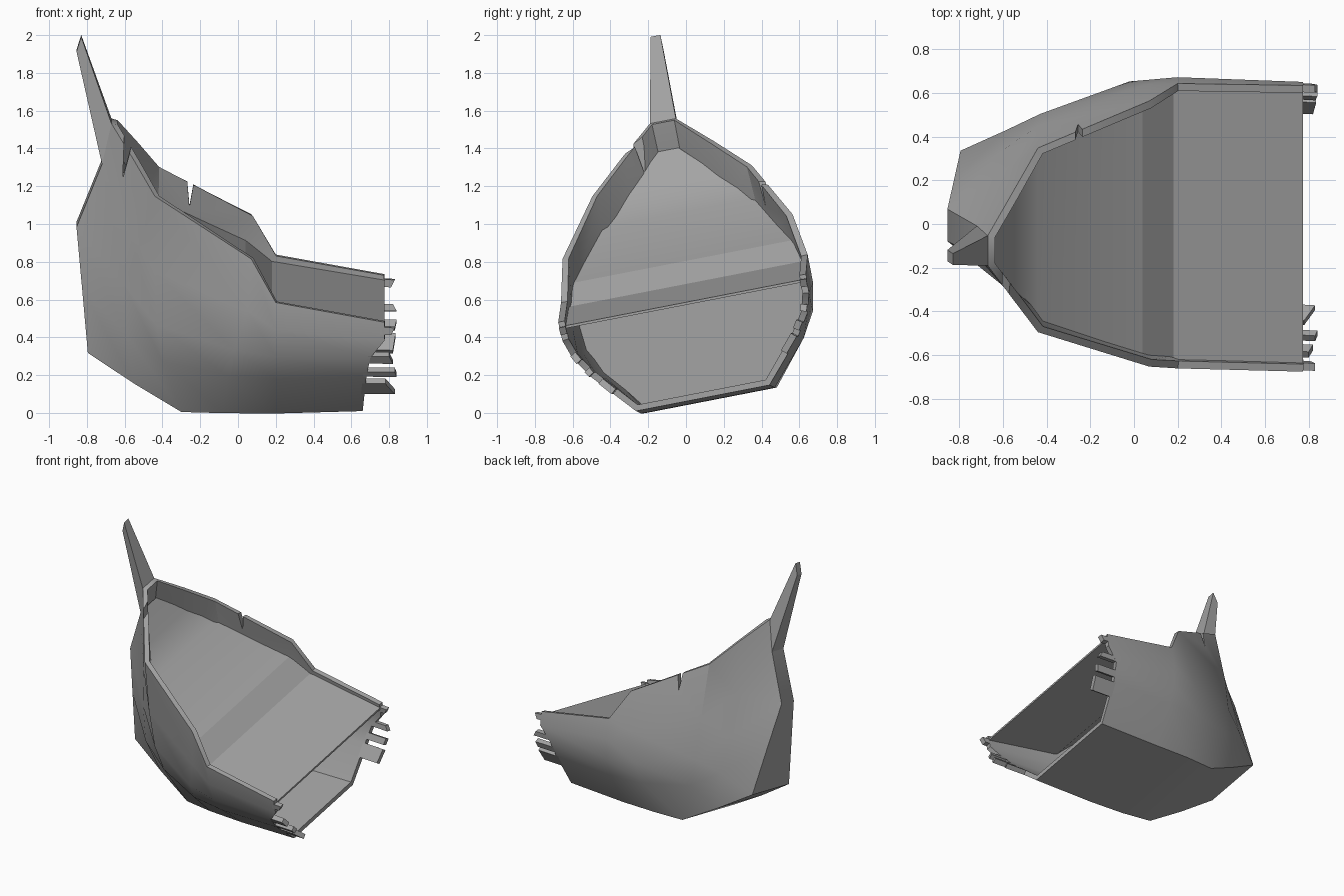
import bpy, bmesh, math
from mathutils import Vector

if "Cube" in bpy.data.objects:
    bpy.data.objects.remove(bpy.data.objects["Cube"])

ROLL = math.radians(11)
C, S = math.cos(ROLL), math.sin(ROLL)
WALL = 0.035

# Dark grey hull timber
grey = bpy.data.materials.new("dark_grey")
grey.diffuse_color = (.37, .37, .37, 1)
grey.use_nodes = True
grey.node_tree.nodes["Principled BSDF"].inputs["Base Color"].default_value = grey.diffuse_color


def place(x, v, w):
    """Ship coordinates (along, sideways, up) to the heeled, slightly yawed pose."""
    v += 0.138 - 0.055 * x
    return Vector((x, C * v - S * w, S * v + C * w))


def make(name, points, faces, smooth=()):
    bm = bmesh.new()
    vs = [bm.verts.new(place(*p)) for p in points]
    for i, f in enumerate(faces):
        bm.faces.new([vs[k] for k in f]).smooth = i in smooth
    bmesh.ops.recalc_face_normals(bm, faces=bm.faces)
    me = bpy.data.meshes.new(name)
    bm.to_mesh(me)
    bm.free()
    me.materials.append(grey)
    ob = bpy.data.objects.new(name, me)
    bpy.context.collection.objects.link(ob)
    return ob


def prism(name, a, b):
    """Closed solid between two matching outlines."""
    n = len(a)
    sides = [(i, (i + 1) % n, n + (i + 1) % n, n + i) for i in range(n)]
    return make(name, a + b, sides + [tuple(range(n)), tuple(range(n, 2 * n))])


# Half sections from stern break to bow, each rim to bottom: (x, half width, height)
sections = [
    [(.775, .668, .60), (.775, .665, .50), (.70, .635, .40), (.68, .56, .285), (.66, .36, .06)],
    [(.20, .665, .70), (.20, .665, .55), (.20, .635, .40), (.20, .56, .27), (.20, .36, .042)],
    [(.07, .62, .925), (.05, .64, .65), (-.02, .61, .43), (-.06, .54, .28), (-.08, .355, .04)],
    [(-.44, .43, 1.22), (-.44, .455, .82), (-.43, .455, .53), (-.40, .425, .33), (-.30, .335, .04)],
    [(-.555, .25, 1.385), (-.585, .28, 1.02), (-.61, .31, .73), (-.59, .355, .46), (-.55, .282, .18)],
    [(-.67, .07, 1.54), (-.72, .07, 1.32), (-.855, .075, .98), (-.825, .15, .66), (-.795, .225, .332)],
]

# Hull shell: both sides, bottom and blunt stem in one open loft
rows = [s + [(x, -v, w) for x, v, w in reversed(s)] for s in sections]
n = len(rows[0])
faces = [(i * n + j, i * n + j + 1, (i + 1) * n + j + 1, (i + 1) * n + j)
         for i in range(len(rows) - 1) for j in range(n - 1)]
b = (len(rows) - 1) * n
faces += [(b + j, b + j + 1, b + n - 2 - j, b + n - 1 - j) for j in range(n // 2 - 1)]
hull = make("hull", [p for r in rows for p in r], faces)
solid = hull.modifiers.new("wall", "SOLIDIFY")
solid.thickness = WALL
solid.offset = -1

# Notches broken into the rim on each side
for name, tri, v0, v1 in (
        ("notch_cutter_left", [(-.275, 1.2), (-.22, 1.2), (-.257, .99)], .35, .75),
        ("notch_cutter_right", [(-.60, 1.56), (-.535, 1.56), (-.61, 1.27)], -.12, -.5)):
    cut = prism(name, [(x, v0, w) for x, w in tri], [(x, v1, w) for x, w in tri])
    cut.hide_render = True
    cut.hide_set(True)
    mod = hull.modifiers.new(name, "BOOLEAN")
    mod.operation = "DIFFERENCE"
    mod.object = cut

# Bake the hull, then smooth its planking while keeping the rim crisp
bpy.context.view_layer.objects.active = hull
hull.select_set(True)
for mod_name in [m.name for m in hull.modifiers]:
    bpy.ops.object.modifier_apply(modifier=mod_name)
bpy.ops.object.shade_smooth_by_angle(angle=math.radians(32))
hull.select_set(False)

# Deck with a step, smooth where it sweeps up to the bow
deck_line = [(.775, .645, .575), (.18, .642, .67), (.04, .605, .79),
             (-.44, .42, 1.045), (-.555, .24, 1.21), (-.665, .055, 1.385)]
pts = [(x, s * v, w) for x, v, w in deck_line for s in (1, -1)]
top = [(2 * i, 2 * i + 1, 2 * i + 3, 2 * i + 2) for i in range(len(deck_line) - 1)]
m = len(pts)
rim = [2 * i for i in range(m // 2)] + [2 * i + 1 for i in reversed(range(m // 2))]
skirt = [(rim[i], rim[(i + 1) % m], rim[(i + 1) % m] + m, rim[i] + m) for i in range(m)]
deck = make("deck", pts + [(x, v, w - .014) for x, v, w in pts],
            top + [tuple(i + m for i in f) for f in top] + skirt, smooth=(2, 3, 4))
# keep the deck's outline sharp so only the sweep itself is smoothed
for e in deck.data.edges:
    e.use_edge_sharp = not (4 < min(e.vertices) < m and max(e.vertices) - min(e.vertices) == 1)

# Bulkhead inside the hold
half = [(.605, .73), (.62, .58), (.59, .42), (.515, .28), (.335, .06)]
ring = half + [(-v, w) for v, w in reversed(half)]
prism("bulkhead", [(.08, v, w) for v, w in ring], [(.06, v, w) for v, w in ring])

# Stem horn
horn = [[(-.72, h, 1.32), (-.67, h, 1.54), (-.83, t, 1.99), (-.855, t, 1.91)]
        for h, t in ((.07, .065), (-.07, .012))]
prism("stem_horn", *horn)


# Splintered plank ends along the stern break
def side_point(t, back):
    """Point t rows down the stern edge, moved a fraction back toward the next section."""
    i = min(int(t), 3)
    p, q = (Vector(s[i]).lerp(Vector(s[i + 1]), t - i) for s in sections[:2])
    return p.lerp(q, back)


def splinter(name, side, t0, t1, reach, skew):
    def quad(back):
        a, c = side_point(t0, back), side_point(t1, back)
        nrm = Vector((0, c.z - a.z, a.y - c.y)).normalized() * WALL
        return [a, c, c + nrm, a + nrm]
    start = [(p.x, side * p.y, p.z) for p in quad(.04)]
    end = [(reach + (skew if i in (0, 3) else 0), side * p.y, p.z)
           for i, p in enumerate(quad(0))]
    prism(name, start, end)


for side, label, planks in (
        (1, "left", [(.25, .65, .81, .02), (1.6, 1.95, .84, -.02), (2.4, 2.75, .83, .01),
                     (3.0, 3.35, .82, .015)]),
        (-1, "right", [(.3, .7, .81, .02), (1.9, 2.3, .82, -.02), (2.75, 3.0, .84, -.01),
                       (3.2, 3.5, .83, -.05)])):
    for k, (t0, t1, reach, skew) in enumerate(planks):
        splinter(f"plank_end_{label}_{k}", side, t0, t1, reach, skew)
